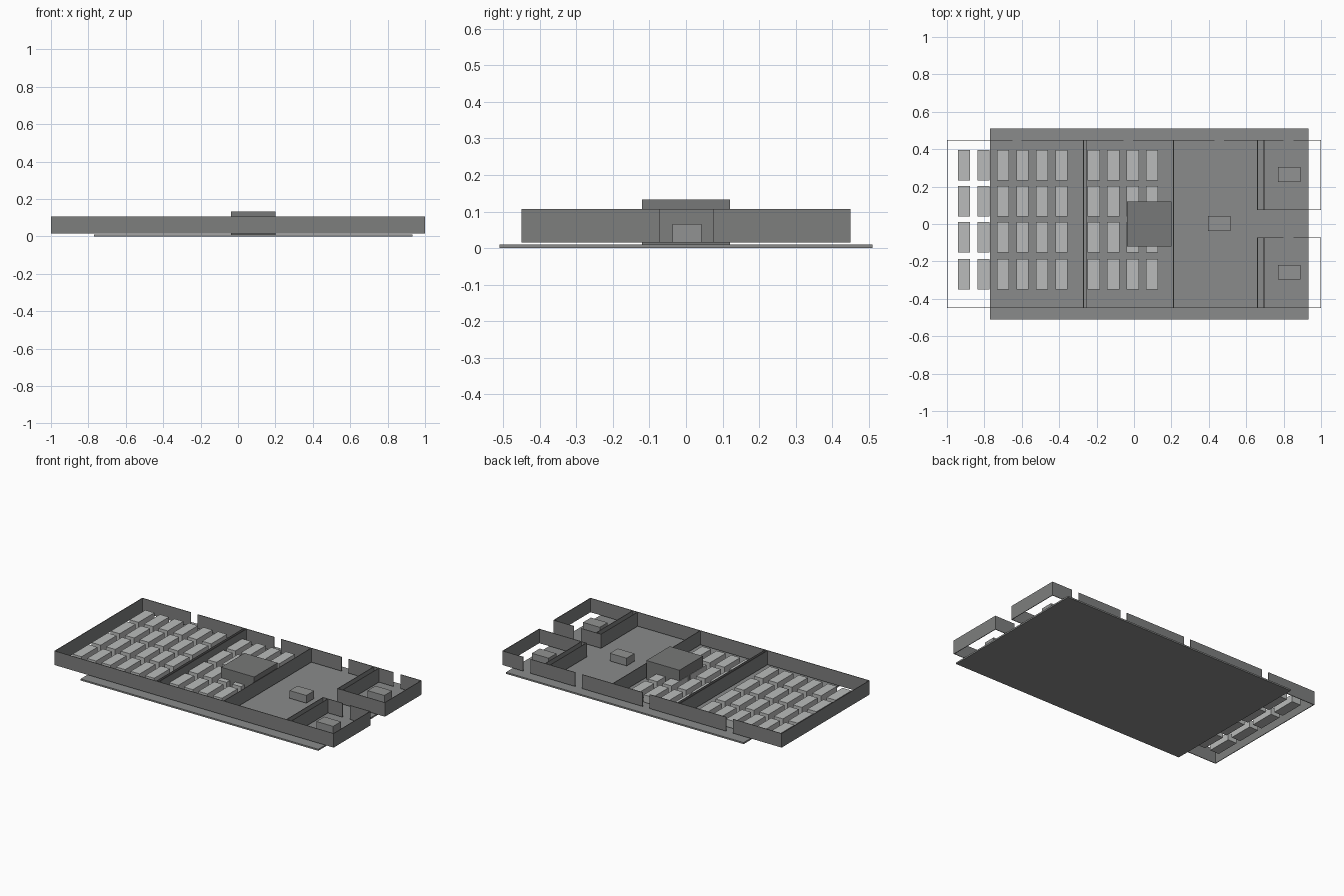
import bpy, bmesh

if "Cube" in bpy.data.objects:
    bpy.data.objects.remove(bpy.data.objects["Cube"])

Z0, Z1 = 0.016, 0.107   # wall bottom and top
T = 0.004               # wall thickness
HX, HY = 1.0, 0.45      # outer half sizes


def grey(name, value):
    mat = bpy.data.materials.new(name)
    mat.diffuse_color = (value * 0.98, value, value * 0.99, 1)
    mat.use_nodes = True
    mat.node_tree.nodes["Principled BSDF"].inputs["Base Color"].default_value = mat.diffuse_color
    return mat


WALL = grey("wall_grey", 0.21)
FLOOR = grey("floor_grey", 0.26)
DESK = grey("desk_grey", 0.5)
TABLE = grey("table_grey", 0.29)
CORE = grey("core_grey", 0.19)


def boxes(name, mat, items):
    """One object from boxes given as (x0, x1, y0, y1, z0, z1)."""
    bm = bmesh.new()
    for x0, x1, y0, y1, z0, z1 in items:
        verts = bmesh.ops.create_cube(bm, size=1)["verts"]
        for v in verts:
            v.co = ((x0 + x1) / 2 + v.co.x * (x1 - x0),
                    (y0 + y1) / 2 + v.co.y * (y1 - y0),
                    (z0 + z1) / 2 + v.co.z * (z1 - z0))
    mesh = bpy.data.meshes.new(name)
    bm.to_mesh(mesh)
    bm.free()
    mesh.materials.append(mat)
    obj = bpy.data.objects.new(name, mesh)
    bpy.context.collection.objects.link(obj)
    return obj


def wall_x(x0, x1, y):
    return (x0, x1, y - T / 2, y + T / 2, Z0, Z1)


def wall_y(x, y0, y1):
    return (x - T / 2, x + T / 2, y0, y1, Z0, Z1)


def block(x, y, w, d, z0, z1):
    return (x - w / 2, x + w / 2, y - d / 2, y + d / 2, z0, z1)


# Floor slab
boxes("floor_slab", FLOOR, [(-0.77, 0.932, -0.51, 0.51, 0, 0.01)])

# Outer walls: back wall has four door gaps
ex, ey = HX - T / 2, HY - T / 2
boxes("front_wall", WALL, [wall_x(-HX, HX, -ey)])
boxes("left_wall", WALL, [wall_y(-ex, -HY + T, HY - T)])
gaps = [(-0.65, -0.602), (-0.055, -0.005), (0.43, 0.48), (0.80, 0.853)]
edges = [-HX] + [e for gap in gaps for e in gap] + [HX]
boxes("back_wall", WALL, [wall_x(a, b, ey) for a, b in zip(edges[::2], edges[1::2])])

# Partitions between the halls
for i, x in enumerate((-0.27, -0.253, 0.211)):
    boxes(f"partition_{i + 1}", WALL, [wall_y(x, -HY + T, HY - T)])

# Corner rooms at the right, open corridor between them
boxes("upper_room_walls", WALL, [wall_y(x, 0.078, HY - T) for x in (0.66, 0.695, ex)]
      + [wall_x(0.658, HX, 0.076)])
boxes("lower_room_walls", WALL, [wall_y(x, -HY + T, -0.075) for x in (0.66, 0.695, ex)]
      + [wall_x(0.658, 0.80, -0.073), wall_x(0.853, HX, -0.073)])

# Rows of desks in the two halls
rows = (0.315, 0.122, -0.072, -0.268)
for hall, x0, count in (("left", -0.908, 6), ("middle", -0.215, 4)):
    boxes(hall + "_hall_desks", DESK, [block(x0 + 0.104 * i, y, 0.065, 0.163, Z0, 0.064)
                                       for i in range(count) for y in rows])

# Single tables in the lobby and the corner rooms
for name, x, y in (("lobby_table", 0.455, 0.003), ("upper_room_table", 0.83, 0.265),
                   ("lower_room_table", 0.83, -0.258)):
    boxes(name, TABLE, [block(x, y, 0.12, 0.08, Z0, 0.066)])

# Tall central block rising above the walls
boxes("central_block", CORE, [(-0.037, 0.2, -0.12, 0.12, 0.01, 0.133)])
